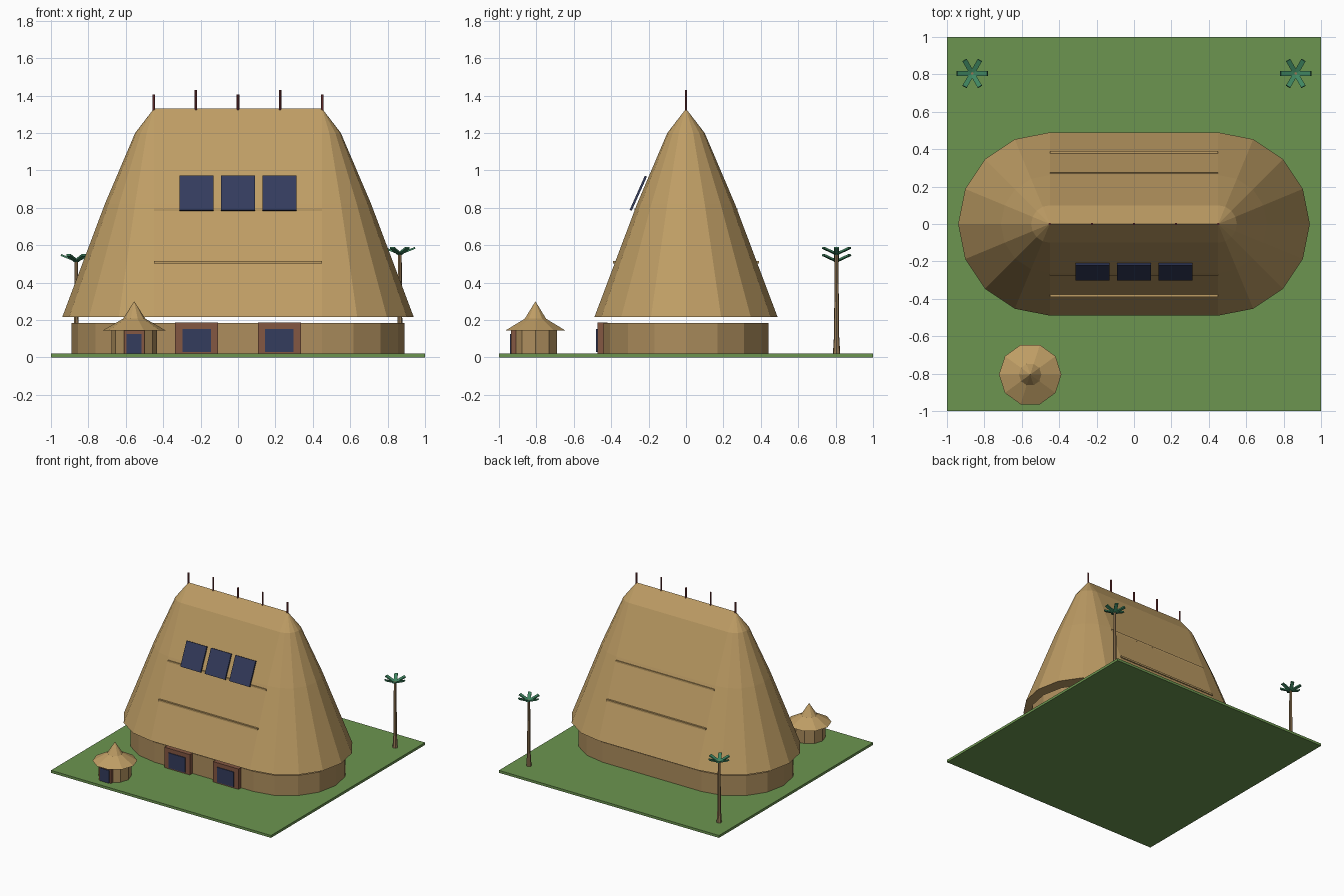
import bpy, bmesh, math
from mathutils import Vector, Matrix

if "Cube" in bpy.data.objects:
    bpy.data.objects.remove(bpy.data.objects["Cube"])


def mat(name, c):
    m = bpy.data.materials.new(name)
    m.diffuse_color = (*c, 1)
    m.use_nodes = True
    m.node_tree.nodes["Principled BSDF"].inputs["Base Color"].default_value = m.diffuse_color
    return m


GRASS = mat("grass", (0.15, 0.30, 0.08))
THATCH = mat("thatch", (0.52, 0.34, 0.13))
WALL = mat("clay_wall", (0.42, 0.27, 0.11))
WOOD = mat("red_wood", (0.23, 0.095, 0.055))
BLUE = mat("dark_blue_glass", (0.034, 0.045, 0.11))
POLE = mat("dark_red_pole", (0.20, 0.04, 0.04))
TRUNK = mat("palm_trunk", (0.30, 0.19, 0.09))
LEAF = mat("palm_leaf", (0.05, 0.24, 0.12))


def finish(name, bm, material):
    bmesh.ops.recalc_face_normals(bm, faces=bm.faces)
    me = bpy.data.meshes.new(name)
    bm.to_mesh(me)
    bm.free()
    me.materials.append(material)
    ob = bpy.data.objects.new(name, me)
    bpy.context.collection.objects.link(ob)
    return ob


def box(name, lo, hi, material):
    bm = bmesh.new()
    lo, hi = Vector(lo), Vector(hi)
    bmesh.ops.create_cube(bm, size=1, matrix=Matrix.Translation((lo + hi) / 2)
                          @ Matrix.Diagonal((*(hi - lo), 1)))
    return finish(name, bm, material)


def loft(name, outline, profile, material, at=(0, 0)):
    """Stack rings; outline(r) gives the ring points, profile lists (r, z)."""
    bm = bmesh.new()
    rings = [[bm.verts.new((x + at[0], y + at[1], z)) for x, y in outline(r)]
             for r, z in profile]
    n = len(rings[0])
    for a, b in zip(rings, rings[1:]):
        for i in range(n):
            j = (i + 1) % n
            bm.faces.new((a[i], a[j], b[j], b[i]))
    bm.faces.new(rings[0][::-1])
    bm.faces.new(rings[-1])
    bmesh.ops.remove_doubles(bm, verts=bm.verts, dist=1e-5)
    return finish(name, bm, material)


def stadium(r):
    pts = []
    for cx, start in ((0.45, -90), (-0.45, 90)):
        for k in range(9):
            a = math.radians(start + k * 22.5)
            pts.append((cx + r * math.cos(a), r * math.sin(a)))
    return pts


def polygon(n):
    return lambda r: [(r * math.cos(i * math.tau / n), r * math.sin(i * math.tau / n))
                      for i in range(n)]


# ground and long house
box("lawn", (-1, -1, 0), (1, 1, 0.02), GRASS)
loft("house_wall", stadium, [(0.44, 0.02), (0.44, 0.185)], WALL)
loft("house_roof", stadium, [(0.49, 0.215), (0.262, 0.82), (0.1, 1.2), (0.00001, 1.33)], THATCH)

# raised thatch seams on both long slopes
for s, side in ((-1, "front"), (1, "back")):
    for i, (y, z) in enumerate(((0.378, 0.51), (0.268, 0.79))):
        d = (0.013, 0.008)[i]
        box(f"{side}_thatch_seam_{i + 1}", (-0.45, s * y - d, z - 0.007),
            (0.45, s * y + d, z + 0.007), THATCH)

# ridge poles
for i in range(5):
    loft(f"ridge_pole_{i + 1}", polygon(6), [(0.007, 1.31), (0.007, 1.43 if i % 2 else 1.407)],
         POLE, (-0.45 + 0.225 * i, 0))

# roof panels, parallel to the front slope
for i in (-1, 0, 1):
    p = box(f"roof_panel_{i + 2}", (-0.092, -0.1, -0.006), (0.092, 0.1, 0.006), BLUE)
    p.location = (0.222 * i, -0.255, 0.878)
    p.rotation_euler.x = math.radians(66)

# house entrances
for i, x in enumerate((-0.221, 0.221)):
    box(f"entrance_frame_{i + 1}", (x - 0.115, -0.474, 0.02), (x + 0.115, -0.42, 0.187), WOOD)
    box(f"entrance_glass_{i + 1}", (x - 0.076, -0.48, 0.03), (x + 0.076, -0.473, 0.153), BLUE)

# small round hut
HX, HY = -0.555, -0.805
loft("hut_wall", polygon(10), [(0.122, 0.02), (0.122, 0.15)], WALL, (HX, HY))
loft("hut_roof", polygon(10), [(0.167, 0.145), (0.06, 0.207), (0.00001, 0.30)], THATCH, (HX, HY))
box("hut_door_frame", (HX - 0.055, HY - 0.13, 0.02), (HX + 0.055, HY - 0.1, 0.143), WOOD)
box("hut_door_glass", (HX - 0.04, HY - 0.135, 0.02), (HX + 0.04, HY - 0.129, 0.125), BLUE)

# palm trees with six raised fronds
for name, x, top in (("left", -0.865, 0.515), ("right", 0.865, 0.553)):
    loft(f"{name}_palm_trunk", polygon(7), [(0.02, 0.02), (0.014, 0.12), (0.010, top + 0.008)],
         TRUNK, (x, 0.805))
    for k in range(6):
        f = box(f"{name}_palm_frond_{k + 1}", (0, -0.013, -0.005), (0.088, 0.013, 0.005), LEAF)
        f.location = (x, 0.805, top)
        f.rotation_euler = (0, math.radians(-22), k * math.pi / 3)
